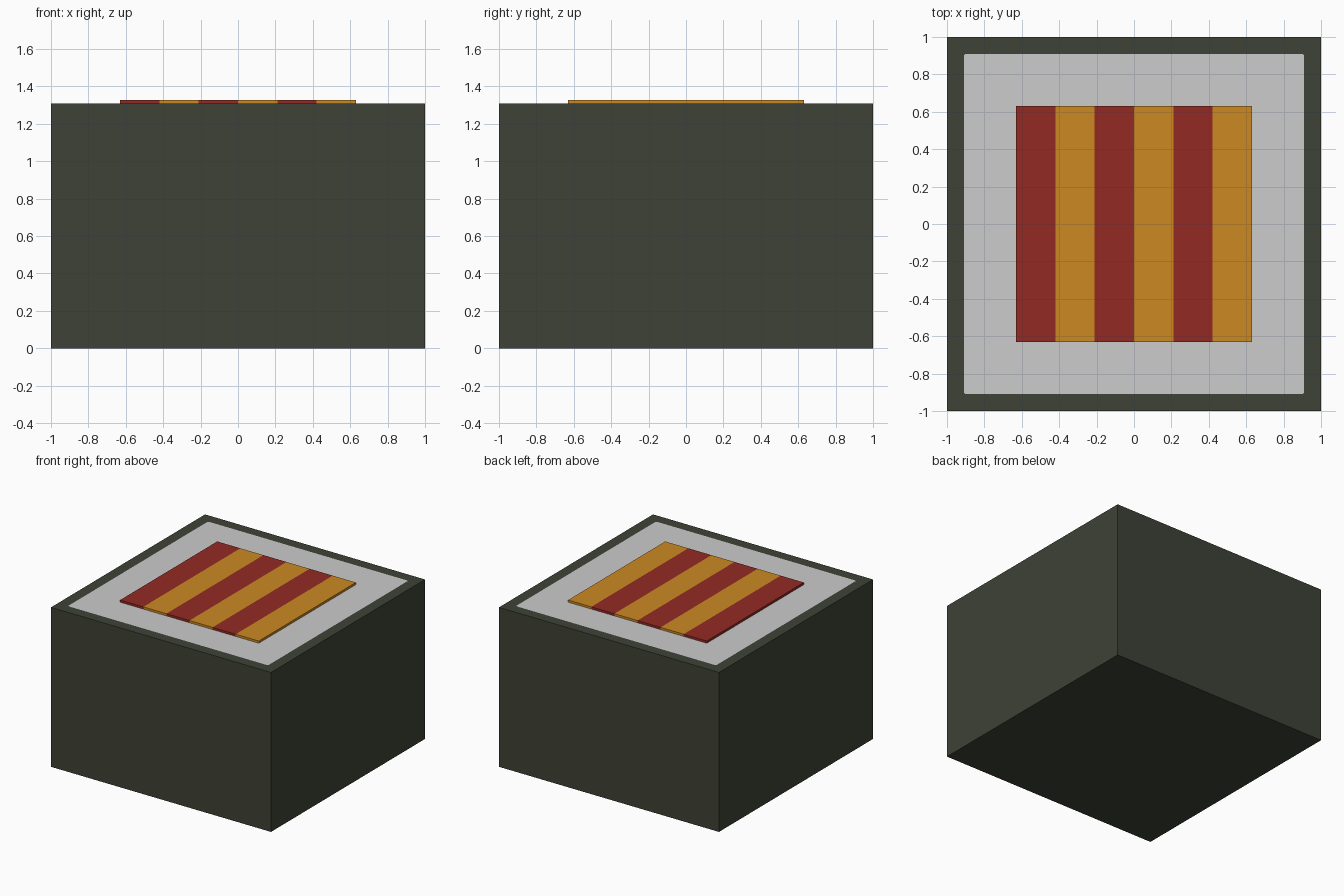
import bpy, bmesh, math

if "Cube" in bpy.data.objects:
    bpy.data.objects.remove(bpy.data.objects["Cube"])

HEIGHT = 1.31       # casing height
PANEL = 0.91        # half width of the pale top panel
RADIUS = 0.015      # panel corner rounding
STRIPE = 0.21       # stripe width
STEPS = 4


def material(name, rgb):
    m = bpy.data.materials.new(name)
    lin = [((c / 255 + 0.055) / 1.055) ** 2.4 for c in rgb]
    m.diffuse_color = (*lin, 1)
    m.use_nodes = True
    m.node_tree.nodes["Principled BSDF"].inputs["Base Color"].default_value = m.diffuse_color
    return m


def add_object(name, bm, mats):
    bmesh.ops.recalc_face_normals(bm, faces=bm.faces)
    mesh = bpy.data.meshes.new(name)
    bm.to_mesh(mesh)
    bm.free()
    for m in mats:
        mesh.materials.append(m)
    obj = bpy.data.objects.new(name, mesh)
    bpy.context.collection.objects.link(obj)


green = material("dark green", (62, 66, 54))
grey = material("light grey", (204, 204, 204))
red = material("brick red", (148, 42, 35))
amber = material("amber", (204, 137, 34))

# Casing: plain block whose top is cut into a dark rim and a flush rounded panel
bm = bmesh.new()
signs = [(1, 1), (-1, 1), (-1, -1), (1, -1)]
low = [bm.verts.new((x, y, 0)) for x, y in signs]
top = [bm.verts.new((x, y, HEIGHT)) for x, y in signs]
bm.faces.new(low)
arcs = []
for i, (sx, sy) in enumerate(signs):
    arc = []
    for s in range(STEPS + 1):
        a = math.pi / 2 * (i + s / STEPS)
        arc.append(bm.verts.new((sx * (PANEL - RADIUS) + RADIUS * math.cos(a),
                                 sy * (PANEL - RADIUS) + RADIUS * math.sin(a), HEIGHT)))
    arcs.append(arc)
for i in range(4):
    j = (i + 1) % 4
    bm.faces.new((low[i], low[j], top[j], top[i]))             # side wall
    bm.faces.new((top[i], top[j], arcs[j][0], arcs[i][-1]))    # rim strip
    for a, b in zip(arcs[i], arcs[i][1:]):                     # rim corner
        bm.faces.new((top[i], b, a))
panel = bm.faces.new([v for arc in arcs for v in arc])
panel.material_index = 1
add_object("casing", bm, [green, grey])

# Striped plate: six thin bars side by side, alternating colour
for i in range(6):
    bm = bmesh.new()
    bmesh.ops.create_cube(bm, size=1)
    bmesh.ops.scale(bm, vec=(STRIPE, 6 * STRIPE, 0.018), verts=bm.verts)
    bmesh.ops.translate(bm, vec=((i - 2.5) * STRIPE, 0, HEIGHT + 0.009), verts=bm.verts)
    add_object(f"stripe_{i + 1}", bm, [amber if i % 2 else red])
